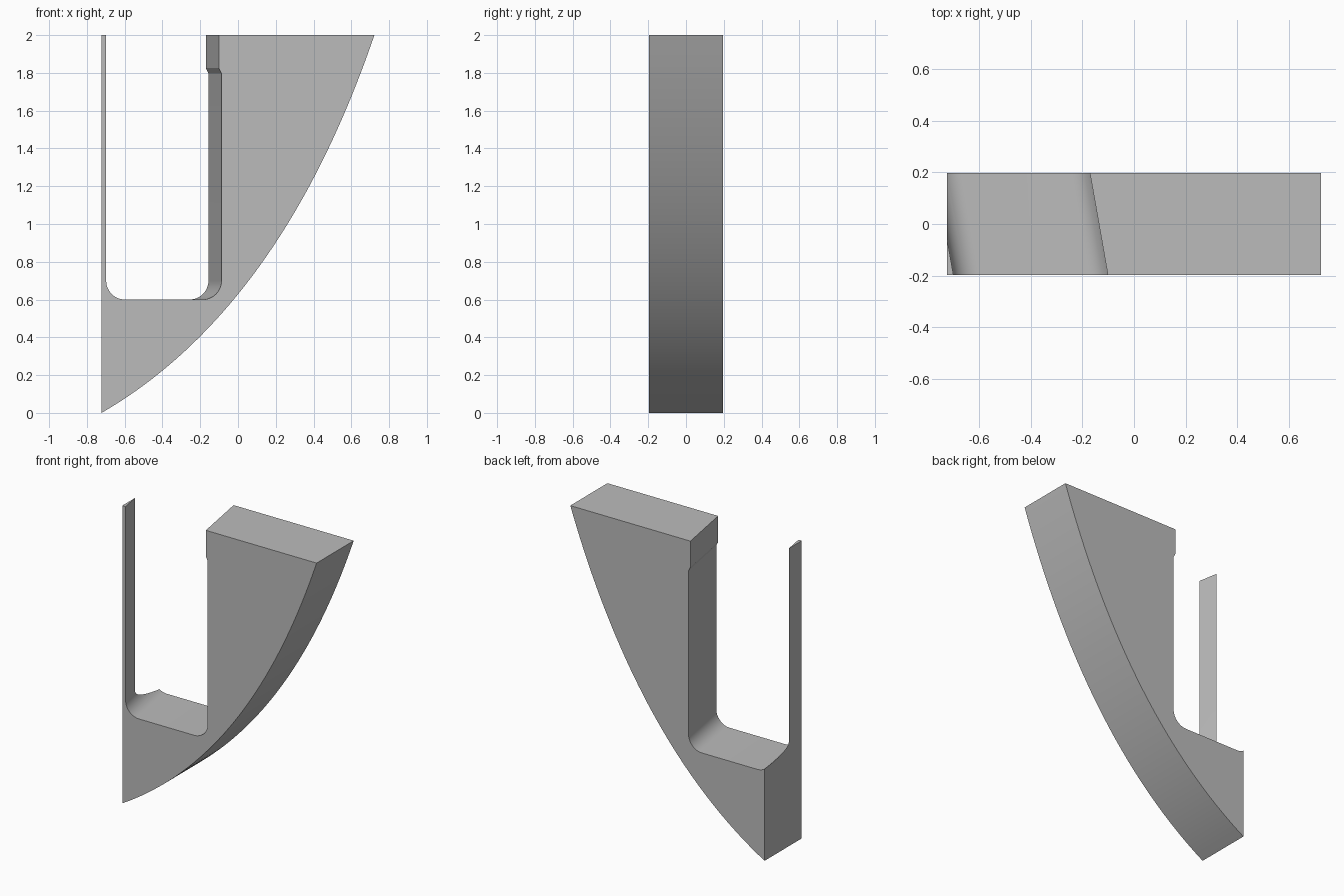
import bpy, bmesh, math
from mathutils import Vector

cube = bpy.data.objects.get("Cube")
if cube:
    bpy.data.objects.remove(cube)

DEPTH = 0.197                          # half thickness
HALF = 0.722                           # half width
SHEAR = -math.tan(math.radians(10))    # slot runs at an angle through the body

grey = bpy.data.materials.new("plain grey")
grey.use_nodes = True
grey.diffuse_color = (0.5, 0.5, 0.5, 1)
grey.node_tree.nodes["Principled BSDF"].inputs["Base Color"].default_value = (0.5, 0.5, 0.5, 1)


def extrude_profile(name, points, half_depth, shear=0.0):
    """Prism from an x-z outline, swept along y, sideways by shear."""
    bm = bmesh.new()
    loops = [[bm.verts.new((x + shear * y, y, z)) for x, z in points]
             for y in (-half_depth, half_depth)]
    bm.faces.new(loops[0])
    bm.faces.new(loops[1][::-1])
    n = len(points)
    for i in range(n):
        j = (i + 1) % n
        bm.faces.new((loops[0][i], loops[1][i], loops[1][j], loops[0][j]))
    bmesh.ops.recalc_face_normals(bm, faces=bm.faces)
    mesh = bpy.data.meshes.new(name)
    bm.to_mesh(mesh)
    bm.free()
    mesh.materials.append(grey)
    obj = bpy.data.objects.new(name, mesh)
    bpy.context.collection.objects.link(obj)
    return obj


def arc(cx, cz, r, start, end, steps=12):
    angles = [math.radians(start + (end - start) * i / steps) for i in range(steps + 1)]
    return [(cx + r * math.cos(a), cz + r * math.sin(a)) for a in angles]


# Body: straight back and top, curved lower edge
p0, p1, p2 = Vector((-HALF, 0)), Vector((0.225, 0.55)), Vector((HALF, 2))
STEPS = 40
curve = []
for i in range(STEPS + 1):
    t = i / STEPS
    p = p0 * (1 - t) ** 2 + p1 * 2 * t * (1 - t) + p2 * t * t
    curve.append((p.x, p.y))
body = extrude_profile("curved_bracket", curve + [(-HALF, 2)], DEPTH)

# Slot: rounded floor, with a small lip near the top of the right-hand wall
shift = SHEAR * DEPTH
left, right, lip = -0.698 + shift, -0.087 + shift, -0.101 + shift
floor, r = 0.6, 0.1
slot = [(left, 2.2)]
slot += arc(left + r, floor + r, r, 180, 270)
slot += arc(right - r, floor + r, r, 270, 360)
slot += [(right, 1.797), (lip, 1.825), (lip, 2.2)]
cutter = extrude_profile("slot_cutter", slot, DEPTH + 0.1, SHEAR)
cutter.hide_render = True
cutter.hide_set(True)

cut = body.modifiers.new("slot", 'BOOLEAN')
cut.operation = 'DIFFERENCE'
cut.solver = 'EXACT'
cut.object = cutter

# Apply the cut, drop the cutter, and smooth the curved faces
bpy.ops.object.select_all(action='DESELECT')
bpy.context.view_layer.objects.active = body
body.select_set(True)
bpy.ops.object.modifier_apply(modifier=cut.name)
bpy.data.objects.remove(cutter)
bpy.ops.object.shade_smooth_by_angle(angle=math.radians(25))
